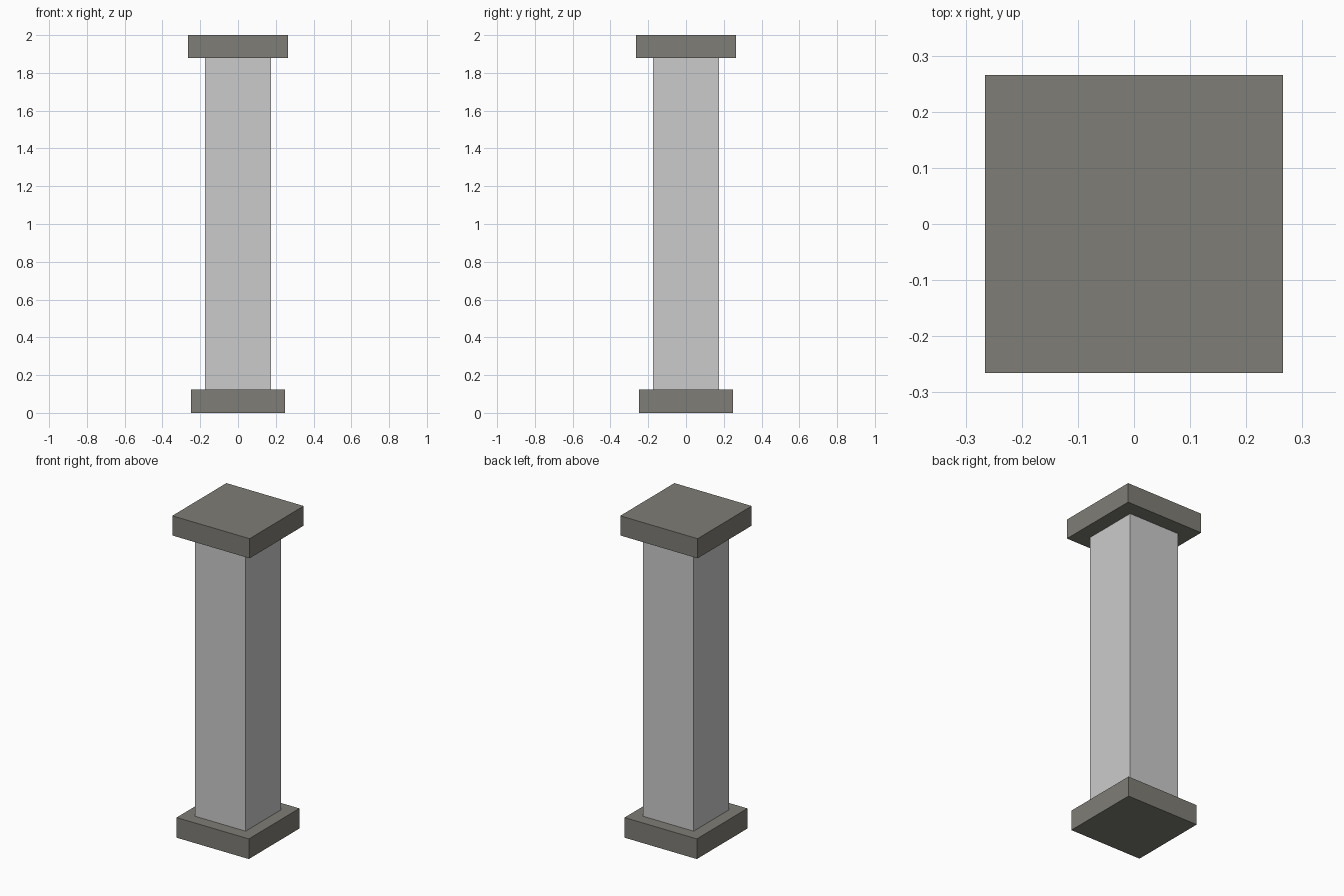
import bpy

if "Cube" in bpy.data.objects:
    bpy.data.objects.remove(bpy.data.objects["Cube"])


def material(name, color):
    mat = bpy.data.materials.new(name)
    mat.diffuse_color = (*color, 1.0)
    mat.use_nodes = True
    mat.node_tree.nodes["Principled BSDF"].inputs["Base Color"].default_value = mat.diffuse_color
    return mat


def block(name, width, z0, z1, mat):
    """Square block centred on the z axis, spanning z0 to z1."""
    bpy.ops.mesh.primitive_cube_add(size=1, location=(0, 0, (z0 + z1) / 2))
    obj = bpy.context.object
    obj.name = name
    obj.scale = (width, width, z1 - z0)
    bpy.ops.object.transform_apply(location=False, rotation=False, scale=True)
    obj.data.materials.append(mat)
    return obj


light_stone = material("light_stone", (0.58, 0.58, 0.55))
dark_stone = material("dark_stone", (0.209, 0.205, 0.181))

# Plinth, square shaft and slightly wider capital
block("base", 0.496, 0.0, 0.125, dark_stone)
block("shaft", 0.348, 0.125, 1.878, light_stone)
block("capital", 0.531, 1.878, 2.0, dark_stone)
